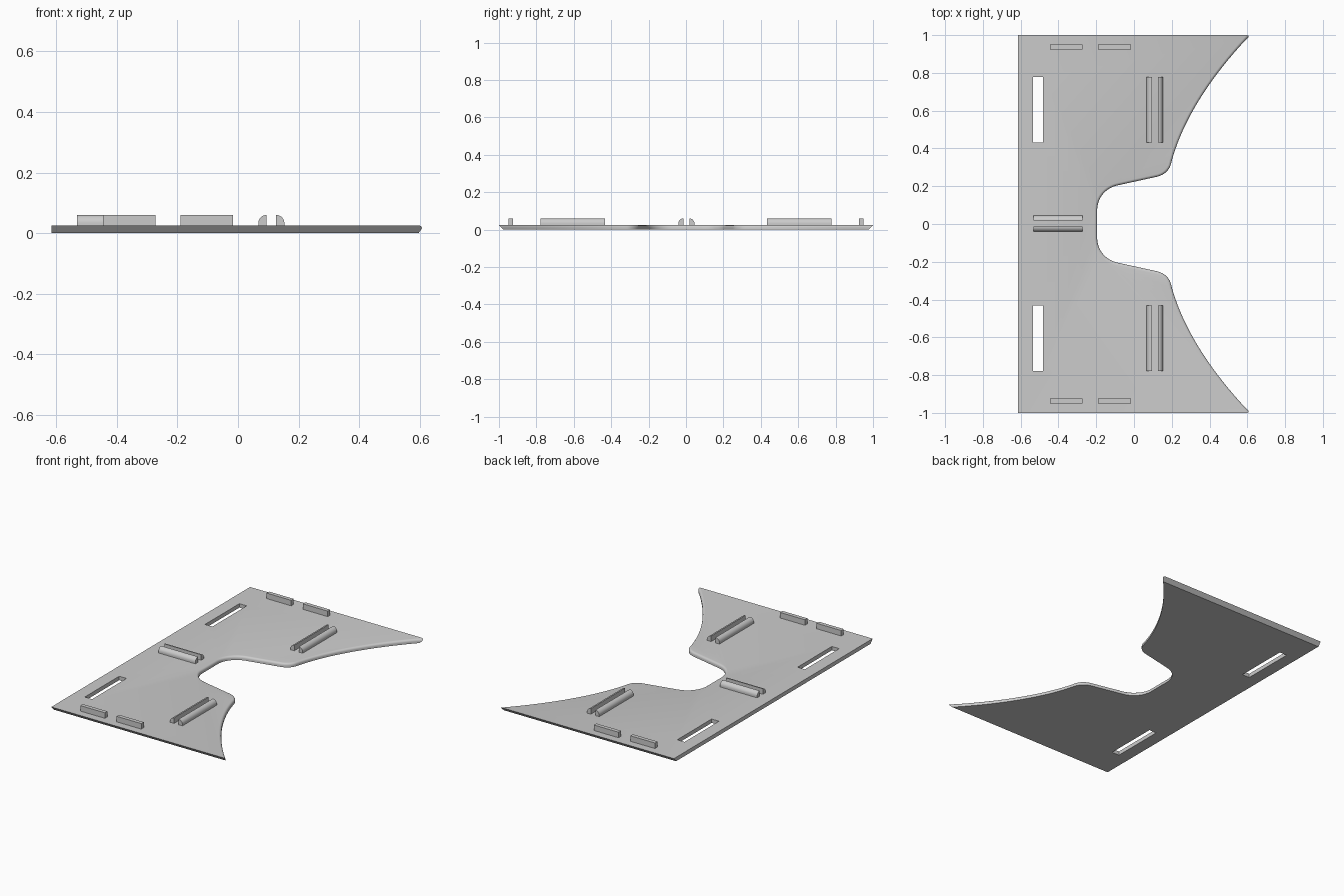
import bpy, bmesh, math
from mathutils import Vector

if "Cube" in bpy.data.objects:
    bpy.data.objects.remove(bpy.data.objects["Cube"])

THICK, TOP = 0.025, 0.06
grey = bpy.data.materials.new("light grey")
grey.use_nodes = True
colour = (0.6, 0.6, 0.6, 1)
grey.diffuse_color = colour
grey.node_tree.nodes["Principled BSDF"].inputs["Base Color"].default_value = colour


def make_object(name, bm):
    bmesh.ops.recalc_face_normals(bm, faces=bm.faces)
    mesh = bpy.data.meshes.new(name)
    bm.to_mesh(mesh)
    bm.free()
    mesh.materials.append(grey)
    obj = bpy.data.objects.new(name, mesh)
    bpy.context.collection.objects.link(obj)
    return obj


def activate(obj):
    bpy.ops.object.select_all(action='DESELECT')
    obj.select_set(True)
    bpy.context.view_layer.objects.active = obj


def smooth(obj):
    activate(obj)
    bpy.ops.object.shade_smooth_by_angle(angle=math.radians(35))


def extruded(points, offset):
    bm = bmesh.new()
    face = bm.faces.new([bm.verts.new(p) for p in points])
    new = bmesh.ops.extrude_face_region(bm, geom=[face])["geom"]
    bmesh.ops.translate(bm, vec=offset, verts=[v for v in new if isinstance(v, bmesh.types.BMVert)])
    return bm


def box(name, x0, x1, y0, y1, z0, z1):
    corners = [(x0, y0, z0), (x1, y0, z0), (x1, y1, z0), (x0, y1, z0)]
    return make_object(name, extruded(corners, (0, 0, z1 - z0)))


def arc(a, corner, b, n):
    """Rounded corner between a and b, as a conic with circular weight."""
    a, c, b = Vector(a), Vector(corner), Vector(b)
    w = math.cos((c - a).angle(b - c) / 2)
    pts = []
    for i in range(n + 1):
        t = i / n
        k = (1 - t) ** 2, 2 * w * t * (1 - t), t * t
        pts.append((a * k[0] + c * k[1] + b * k[2]) / sum(k))
    return pts


# Base plate: straight left edge, symmetrical cut-out on the right
half = arc((0.615, 1), (0.29, 0.66), (0.2, 0.335), 20)
half += arc((0.195, 0.315), (0.182, 0.266), (0.125, 0.251), 8)
half += arc((-0.09, 0.204), (-0.195, 0.18), (-0.195, 0.075), 10)
outline = half + [Vector((p.x, -p.y)) for p in reversed(half)]
bm = extruded([(p.x, p.y, 0) for p in outline + [Vector((-0.615, -1)), Vector((-0.615, 1))]],
              (0, 0, THICK))
bm.normal_update()

# Undercut the two end edges
for v in bm.verts:
    if v.co.z < 0.001 and abs(v.co.y) > 0.999:
        v.co.y *= 0.978
        if v.co.x > 0:
            v.co.x -= 0.019

# Round the upper rim of the cut-out
rim = [e for e in bm.edges if all(v.co.z > 0.02 and v.co.x > -0.3 for v in e.verts)]
bmesh.ops.bevel(bm, geom=rim, offset=0.014, segments=4, profile=0.5, affect='EDGES')
plate = make_object("base_plate", bm)

# Strap slots cut through the plate
for side in (-1, 1):
    y0, y1 = sorted((side * 0.432, side * 0.778))
    cutter = box("slot_cutter", -0.535, -0.483, y0, y1, -0.1, 0.1)
    cutter.hide_render = True
    cut = plate.modifiers.new("slot", 'BOOLEAN')
    cut.object = cutter
    cut.solver = 'EXACT'
    activate(plate)
    bpy.ops.object.modifier_apply(modifier=cut.name)
    bpy.data.objects.remove(cutter)
smooth(plate)


# Clip rails: flat inner face, rounded outer shoulder
def rail(name, centre, length, side, along_y):
    inner, outer = 0.016, 0.043
    shoulder = TOP - (outer - inner)
    profile = [Vector((inner, THICK - 0.003)), Vector((outer, THICK - 0.003))]
    profile += arc((outer, shoulder), (outer, TOP), (inner, TOP), 8)
    cx, cy = centre
    if along_y:
        pts = [(cx + side * p.x, cy - length / 2, p.y) for p in profile]
        offset = (0, length, 0)
    else:
        pts = [(cx - length / 2, cy + side * p.x, p.y) for p in profile]
        offset = (length, 0, 0)
    smooth(make_object(name, extruded(pts, offset)))


for side, label in ((-1, "a"), (1, "b")):
    rail("centre_rail_" + label, (-0.402, 0.002), 0.26, side, False)
    for end, where in ((-1, "front"), (1, "back")):
        rail(f"{where}_rail_{label}", (0.11, end * 0.605), 0.346, side, True)

# Locating tabs along both ends
for end, where in ((-1, "front"), (1, "back")):
    y0, y1 = sorted((end * 0.925, end * 0.95))
    for label, x0, x1 in (("outer", -0.446, -0.273), ("inner", -0.19, -0.016)):
        box(f"{where}_{label}_tab", x0, x1, y0, y1, THICK - 0.003, TOP)
